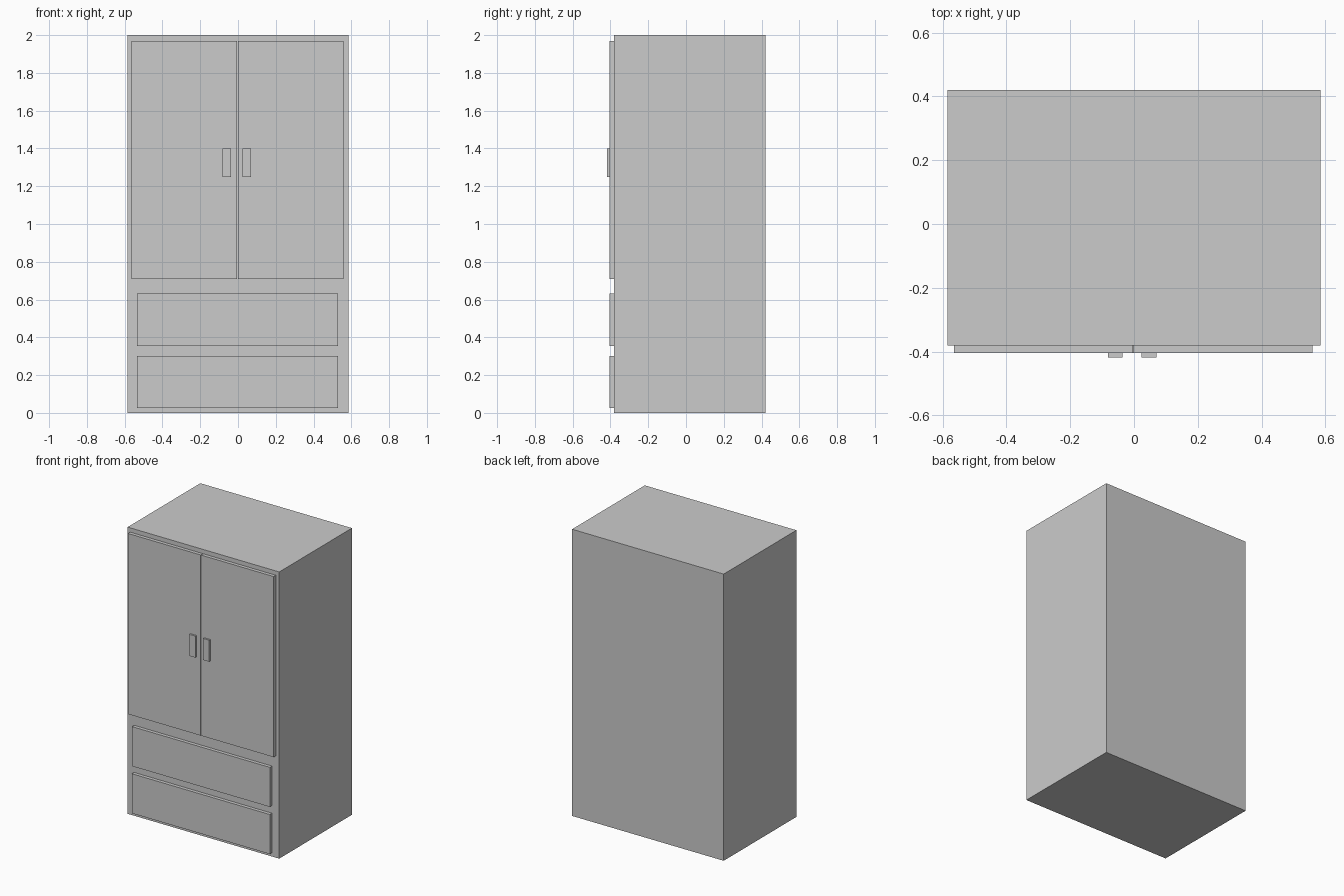
import bpy

if "Cube" in bpy.data.objects:
    bpy.data.objects.remove(bpy.data.objects["Cube"])


def box(name, x, y, z):
    """Axis-aligned box from (min, max) ranges."""
    ranges = (x, y, z)
    bpy.ops.mesh.primitive_cube_add(size=1)
    ob = bpy.context.object
    ob.name = name
    ob.location = [(a + b) / 2 for a, b in ranges]
    ob.scale = [b - a for a, b in ranges]
    bpy.ops.object.transform_apply(location=True, rotation=False, scale=True)
    return ob


BODY_FRONT = -0.381
PANEL_FRONT = -0.405
MID = -0.003  # doors and drawers sit slightly left of centre

# Cabinet body
box("cabinet_body", (-0.585, 0.585), (BODY_FRONT, 0.42), (0, 2))

# Doors with their handles, one per side
for side, s in (("left", -1), ("right", 1)):
    door_x = sorted((MID + s * 0.002, MID + s * 0.562))
    box(side + "_door", door_x, (PANEL_FRONT, BODY_FRONT), (0.71, 1.97))
    handle_x = sorted((-0.006 + s * 0.03, -0.006 + s * 0.076))
    box(side + "_handle", handle_x, (-0.418, PANEL_FRONT), (1.25, 1.40))

# Drawer fronts
for name, z in (("lower_drawer", 0.026), ("upper_drawer", 0.355)):
    box(name, (MID - 0.532, MID + 0.532), (PANEL_FRONT, BODY_FRONT), (z, z + 0.276))
